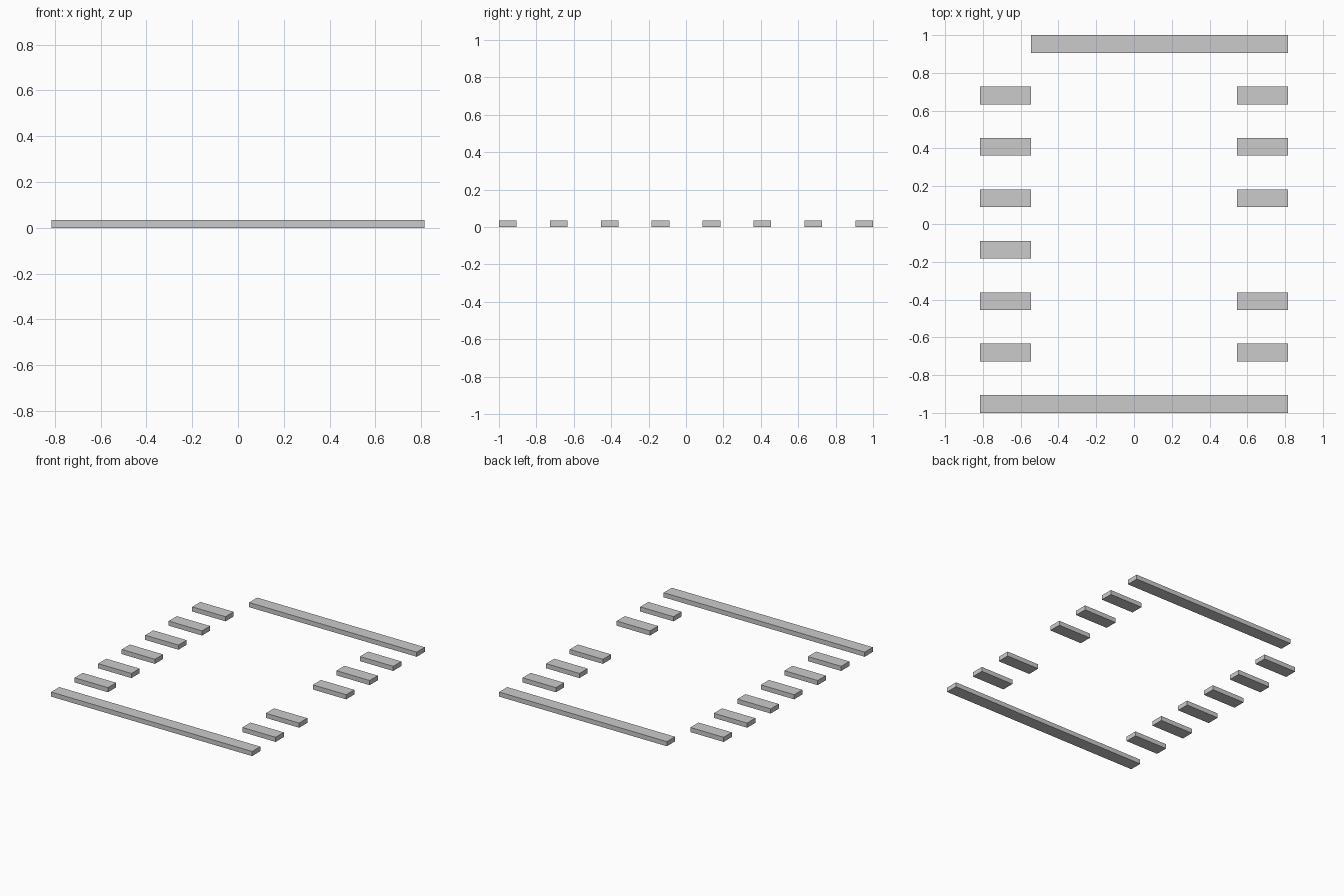
import bpy

if "Cube" in bpy.data.objects:
    bpy.data.objects.remove(bpy.data.objects["Cube"])

HALF_W = 0.815     # outer edge in x
INNER = 0.545      # inner edge of the short slats
DEPTH = 0.094      # slat size in y
HEIGHT = 0.034
ROWS = 8
PITCH = (2 - DEPTH) / (ROWS - 1)


def slat(name, x0, x1, row):
    """Flat box from x0 to x1, rows counted from the front."""
    y = -1 + DEPTH / 2 + row * PITCH
    bpy.ops.mesh.primitive_cube_add(size=1, location=((x0 + x1) / 2, y, HEIGHT / 2))
    ob = bpy.context.object
    ob.name = name
    ob.scale = (x1 - x0, DEPTH, HEIGHT)
    bpy.ops.object.transform_apply(location=False, rotation=False, scale=True)
    return ob


# Long end bars; the back one stops short on the left
slat("front_bar", -HALF_W, HALF_W, 0)
slat("back_bar", -INNER, HALF_W, ROWS - 1)

# Short side slats, with one gap on the right
for row in range(1, ROWS - 1):
    slat(f"left_slat_{row}", -HALF_W, -INNER, row)
    if row != 3:
        slat(f"right_slat_{row}", INNER, HALF_W, row)
